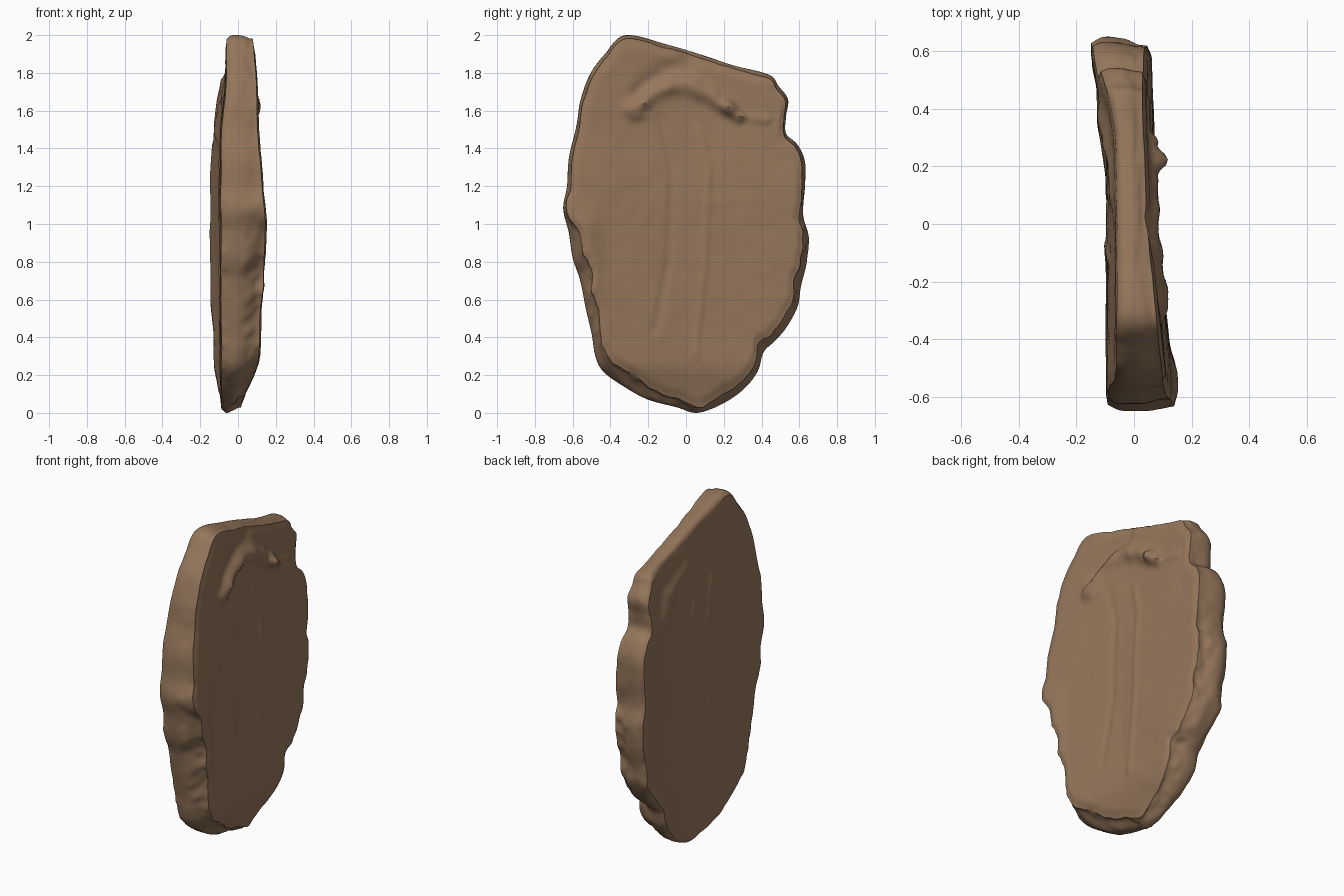
import bpy, bmesh, math
from mathutils import Vector, noise

cube = bpy.data.objects.get("Cube")
if cube:
    bpy.data.objects.remove(cube, do_unlink=True)

# Slab outline as (y, z), clockwise from the peak
OUTLINE = [(-.32, 2), (-.1, 1.95), (.1, 1.89), (.25, 1.84), (.44, 1.79), (.49, 1.73),
           (.54, 1.66), (.53, 1.57), (.53, 1.48), (.59, 1.42), (.63, 1.33), (.63, 1.2),
           (.62, 1.05), (.65, .93), (.64, .8), (.61, .67), (.59, .56), (.53, .45),
           (.47, .38), (.41, .32), (.38, .22), (.31, .13), (.2, .05), (.06, 0),
           (-.05, .03), (-.2, .07), (-.33, .14), (-.44, .22), (-.48, .3), (-.5, .42),
           (-.53, .55), (-.56, .7), (-.6, .82), (-.62, .95), (-.65, 1.08), (-.63, 1.2),
           (-.62, 1.35), (-.58, 1.52), (-.56, 1.65), (-.51, 1.79), (-.43, 1.9)]
# Raised and sunken lines on the faces
ARC = [(-.28, 1.6), (-.19, 1.69), (-.08, 1.74), (.03, 1.73), (.14, 1.68), (.22, 1.62)]
KNOB = [(.22, 1.62), (.28, 1.57)]
HOLLOW = [(-.24, 1.7), (-.1, 1.82), (0, 1.85)]
CRACK = [(.3, 1.57), (.43, 1.55)]
CHIP = [(-.25, 1.57), (-.19, 1.57)]
GROOVE = [(-.13, 1.56), (-.07, 1.3), (-.09, .8), (-.16, .45)]
SEAM = [(.07, 1.5), (.12, 1.3), (.1, .8), (.05, .3)]
CENTRE = Vector((0, 1))
STEPS, RINGS, LAYERS = 8, 55, 12


def smooth(a, b, v):
    t = min(1, max(0, (v - a) / (b - a)))
    return t * t * (3 - 2 * t)


def rough(x, y, z, scale):
    return noise.noise(Vector((x, y, z)) * scale)


def spline(points):
    """Closed smooth curve through the points."""
    pts = [Vector(p) for p in points]
    n, out = len(pts), []
    for i in range(n):
        a, b, c, d = (pts[(i + k) % n] for k in (-1, 0, 1, 2))
        for s in range(STEPS):
            t = s / STEPS
            out.append(b + (c - a) * (t / 2) + (a * 2 - b * 5 + c * 4 - d) * (t * t / 2)
                       + (b * 3 - a - c * 3 + d) * (t ** 3 / 2))
    return out


def bump(p, path, width):
    """Soft profile, 1 on the path and fading out around it."""
    best = 9
    for a, b in zip(path, path[1:]):
        a, b = Vector(a), Vector(b)
        ab = b - a
        t = min(1, max(0, (p - a).dot(ab) / ab.length_squared))
        best = min(best, (p - a - ab * t).length)
    return math.exp(-(best / width) ** 2.5)


def carved_face(p):
    """Depth x of the +x face, with its relief."""
    y, z = p
    x = .08 - (.1 * y if y < 0 else .035 * y)
    x -= .022 * smooth(1.1, 1.6, z) + .05 * smooth(.28, .02, z)
    x += .02 * smooth(.4, .8, z) * smooth(1.15, .95, z) * smooth(-.4, -.52, y)
    x += .005 * rough(0, y, z, 4) + .002 * rough(1, y, z, 14)
    if z > 1.4:
        ragged = 1 + .5 * rough(2, y, z, 12)
        x += .03 * ragged * bump(p, ARC, .045) - .02 * bump(p, HOLLOW, .045)
        x += .03 * bump(p, KNOB, .03) + .01 * bump(p, CRACK, .02)
        x += .007 * bump(p, CHIP, .015)
    return x - .006 * bump(p, GROOVE, .025) + .006 * bump(p, SEAM, .02)


def plain_face(p):
    """Depth x of the -x face, bowed towards the back."""
    y, z = p
    x = -.095 - .06 * smooth(.2, .7, y) + .03 * smooth(1.4, 1.85, z)
    x -= .02 * smooth(.55, .3, z) * smooth(.1, .35, y)
    x += .005 * rough(5, y, z, 4) + .002 * rough(6, y, z, 14)
    x -= .02 * bump(p, [(.3, 1.6), (.35, 1.5)], .06)
    x -= .01 * bump(p, [(.1, 1.7), (.25, 1.62)], .04)
    return x - .006 * bump(p, GROOVE, .02) + .006 * bump(p, SEAM, .018)


def rim_inset(s, p):
    """How far the wall sits inside the outline, s from -x (0) to +x (1)."""
    low = smooth(1.12, .85, p.y)
    front = smooth(.1, -.2, p.x)
    edge = .02 * max(0, 1 - s / .25) ** 2
    edge += (.018 + low * (.024 + .026 * front)) * smooth(.35, 1, s) ** 1.3
    lumps = .03 * rough(s * .2, p.x, p.y, 6) + .016 * rough(s * .3, p.x, p.y, 17)
    return max(0, edge + lumps * min(.8, abs(s - .3) * 2) * (.4 + .6 * low))


def inward(p, amount):
    d = p - CENTRE
    return CENTRE + d * (1 - amount / d.length)


def worn(depth, p, r):
    """Face depth, eased into the slab close to the rim."""
    ease = .012 * smooth(.94, 1, r)
    return depth(p) + (ease * .5 if depth is plain_face else -ease)


outline = spline(OUTLINE)
count = len(outline)
bm = bmesh.new()


def ring(make):
    return [bm.verts.new(make(p)) for p in outline]


def face_ring(depth, s, r):
    def make(p):
        q = CENTRE + (inward(p, rim_inset(s, p)) - CENTRE) * r
        return worn(depth, q, r), q.x, q.y
    return ring(make)


def wall_ring(s):
    def make(p):
        q = inward(p, rim_inset(s, p))
        a, b = worn(plain_face, q, 1), worn(carved_face, q, 1)
        return a + (b - a) * s, q.x, q.y
    return ring(make)


# Plain face, broken wall, carved face as one run of rings
rings = [face_ring(plain_face, 0, k / RINGS) for k in range(1, RINGS)]
rings += [wall_ring(k / LAYERS) for k in range(LAYERS + 1)]
rings += [face_ring(carved_face, 1, k / RINGS) for k in range(RINGS - 1, 0, -1)]
for a, b in zip(rings, rings[1:]):
    for i in range(count):
        j = (i + 1) % count
        bm.faces.new((a[i], a[j], b[j], b[i]))
for loop, depth in ((rings[0], plain_face), (rings[-1], carved_face)):
    hub = bm.verts.new((depth(CENTRE), CENTRE.x, CENTRE.y))
    for i in range(count):
        bm.faces.new((loop[i], loop[(i + 1) % count], hub))
bmesh.ops.recalc_face_normals(bm, faces=bm.faces)

mesh = bpy.data.meshes.new("stone_slab")
bm.to_mesh(mesh)
bm.free()
slab = bpy.data.objects.new("stone_slab", mesh)
bpy.context.collection.objects.link(slab)

# Brown stone
stone = bpy.data.materials.new("brown_stone")
stone.use_nodes = True
colour = (.3, .182, .105, 1)
stone.diffuse_color = colour
shader = next(n for n in stone.node_tree.nodes if n.type == "BSDF_PRINCIPLED")
shader.inputs["Base Color"].default_value = colour
shader.inputs["Roughness"].default_value = .9
mesh.materials.append(stone)

bpy.ops.object.select_all(action="DESELECT")
slab.select_set(True)
bpy.context.view_layer.objects.active = slab
bpy.ops.object.shade_smooth_by_angle(angle=math.radians(40))
